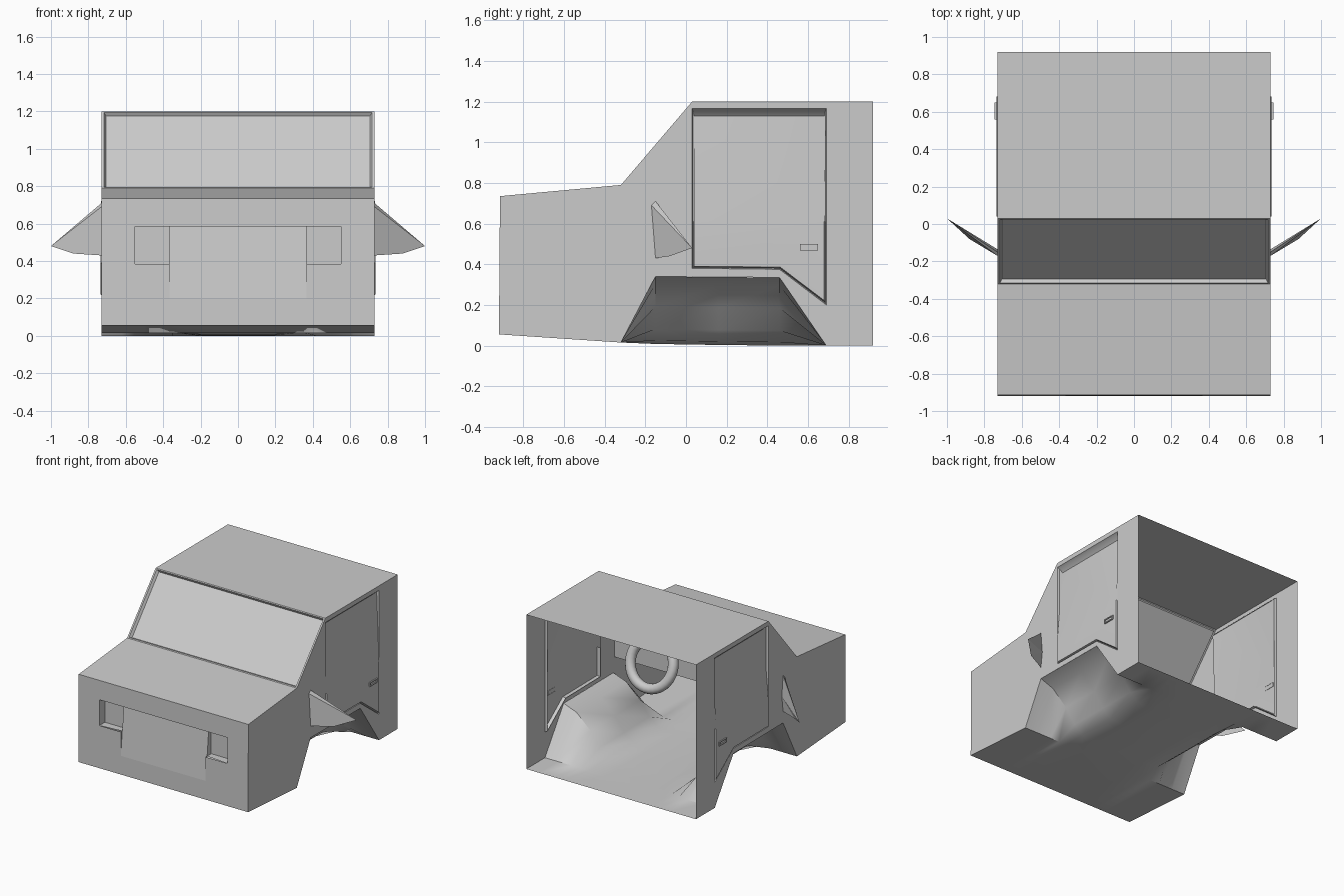
import bpy, bmesh, math

if "Cube" in bpy.data.objects:
    bpy.data.objects.remove(bpy.data.objects["Cube"])


def make(name, verts, faces, mirror=False, smooth=None):
    me = bpy.data.meshes.new(name)
    me.from_pydata(verts, [], faces)
    ob = bpy.data.objects.new(name, me)
    bpy.context.collection.objects.link(ob)
    bm = bmesh.new()
    bm.from_mesh(me)
    bmesh.ops.recalc_face_normals(bm, faces=bm.faces)
    bm.to_mesh(me)
    bm.free()
    if mirror:
        m = ob.modifiers.new("Mirror", 'MIRROR')
        m.use_mirror_merge = False
    if smooth:
        bpy.ops.object.select_all(action='DESELECT')
        bpy.context.view_layer.objects.active = ob
        ob.select_set(True)
        bpy.ops.object.shade_smooth_by_angle(angle=math.radians(smooth))
    return ob


def sheet(name, outline, hole, mirror=False):
    """Flat panel with one opening."""
    bm = bmesh.new()
    edges = []
    for loop in (outline, hole):
        vs = [bm.verts.new(p) for p in loop]
        edges += [bm.edges.new((vs[i - 1], vs[i])) for i in range(len(vs))]
    bmesh.ops.triangle_fill(bm, edges=edges, use_beauty=True)
    bm.verts.index_update()
    verts = [v.co[:] for v in bm.verts]
    faces = [[v.index for v in f.verts] for f in bm.faces]
    bm.free()
    return make(name, verts, faces, mirror)


def loft(name, loops, caps=None, mirror=False, smooth=None):
    """Bridge closed loops in order and close the last one."""
    n = len(loops[0])
    verts = [p for l in loops for p in l]
    faces = []
    for k in range(len(loops) - 1):
        for i in range(n):
            j = (i + 1) % n
            faces.append((k * n + i, k * n + j, (k + 1) * n + j, (k + 1) * n + i))
    base = (len(loops) - 1) * n
    for c in caps or [range(n)]:
        faces.append([base + i for i in c])
    return make(name, verts, faces, mirror, smooth)


W = 0.73

# side walls with door opening
profile = [(-.92, .055), (-.915, .735), (-.32, .79), (.03, 1.2), (.92, 1.2),
           (.92, 0), (.69, 0), (.46, .335), (-.15, .34), (-.32, .015)]
door = [(.03, 1.165), (.03, .61), (.03, .38), (.46, .375), (.69, .2), (.69, .61), (.69, 1.165)]
sheet("side_wall", [(W, y, z) for y, z in profile], [(W, y, z) for y, z in door], True)

# doors: groove, lower panel and window leaning inwards
groove = [(.034, 1.155), (.034, .61), (.034, .385), (.461, .38), (.686, .21), (.686, .61), (.686, 1.155)]
panel = [(.04, 1.13), (.04, .61), (.04, .39), (.463, .386), (.68, .222), (.68, .61), (.68, 1.13)]
loft("door", [[(W, y, z) for y, z in door],
              [(.712, y, z) for y, z in groove],
              [(.69 if z > 1 else .736, y, z) for y, z in panel]],
     [(0, 1, 5, 6), (1, 2, 3, 4, 5)], True, 30)


def rect(x, d):
    return [(x, .56 + d, .467 + d), (x, .65 - d, .467 + d), (x, .65 - d, .5 - d), (x, .56 + d, .5 - d)]


# door handles
loft("door_handle", [rect(.734, 0), rect(.745, 0), rect(.745, .007), rect(.738, .007)], None, True)

# hood and roof
make("hood", [(-W, -.915, .735), (W, -.915, .735), (W, -.32, .79), (-W, -.32, .79)], [(0, 1, 2, 3)])
make("roof", [(-W, .03, 1.2), (W, .03, 1.2), (W, .92, 1.2), (-W, .92, 1.2)], [(0, 1, 2, 3)])


# windshield: frame and recessed glass
def slope(x, t0, t1, depth):
    s = math.hypot(.35, .41)
    dy, dz = depth * .41 / s, -depth * .35 / s
    return [(sx, -.32 + .35 * t + dy, .79 + .41 * t + dz)
            for sx, t in ((-x, t0), (x, t0), (x, t1), (-x, t1))]


loft("windshield", [slope(W, 0, 1, 0), slope(.717, .015, .985, 0), slope(.705, .03, .97, .02)])


# front panel with T-shaped opening
def fy(z):
    return -.92 + .005 * (z - .055) / .68


def gy(z):
    return fy(z) + .035 * (z - .2) / .385


G, L = .365, .55
half = [(G, .2), (G, .385), (L, .385), (L, .585)]
opening = [(x, fy(z), z) for x, z in half] + [(-x, fy(z), z) for x, z in reversed(half)]
sheet("front_panel", [(-W, -.92, .055), (W, -.92, .055), (W, -.915, .735), (-W, -.915, .735)], opening)

# sloping grille
gv = []
for s in (1, -1):
    gv += [(s * G, fy(.2), .2), (s * G, fy(.385), .385), (s * G, gy(.385), .385),
           (s * G, gy(.585), .585), (s * G, fy(.585), .585)]
make("grille", gv, [(0, 5, 7, 2), (2, 7, 8, 3), (3, 8, 9, 4), (0, 1, 2), (5, 6, 7)])

# headlamp pockets
loft("headlamp_pocket", [
    [(G, gy(.385), .385), (L, fy(.385), .385), (L, fy(.585), .585), (G, gy(.585), .585)],
    [(G, -.85, .385), (L, -.85, .385), (L, -.85, .585), (G, -.85, .585)]], None, True)

# floor with wheel-arch humps fading to the middle
low = [(-.92, .055), (-.32, .015), (-.15, .008), (.16, .003), (.46, 0), (.69, 0), (.92, 0)]
rise = [0, 0, .332, .334, .335, 0, 0]
halfx = [(W, 1), (.62, .88), (.5, .55), (.42, .22), (.35, .05), (.2, 0)]
cols = [(-x, f) for x, f in halfx] + [(x, f) for x, f in reversed(halfx)]
fv = [(x, y, z + r * f) for x, f in cols for (y, z), r in zip(low, rise)]
n = len(low)
make("floor", fv, [(i * n + j, (i + 1) * n + j, (i + 1) * n + j + 1, i * n + j + 1)
                   for i in range(len(cols) - 1) for j in range(n - 1)], smooth=45)

# side mirrors
make("side_mirror",
     [(W, -.17, .69), (W, -.15, .43), (.88, -.08, .44), (1, .03, .48), (W, -.15, .71), (W, -.135, .55)],
     [(0, 1, 2, 3), (4, 3, 5), (5, 3, 2), (5, 2, 1), (0, 3, 4)], True)

# dashboard
D = .725
make("dashboard", [(-D, -.16, .46), (D, -.16, .46), (D, -.16, .77), (-D, -.16, .77),
                   (D, -.31, .785), (-D, -.31, .785)], [(0, 1, 2, 3), (3, 2, 4, 5)])

# steering wheel
bpy.ops.mesh.primitive_torus_add(major_radius=.18, minor_radius=.038, major_segments=32,
                                 minor_segments=12, location=(.35, -.08, .54),
                                 rotation=(math.radians(-70), 0, 0))
bpy.context.object.name = "steering_wheel"
bpy.ops.object.shade_smooth_by_angle(angle=math.radians(40))
